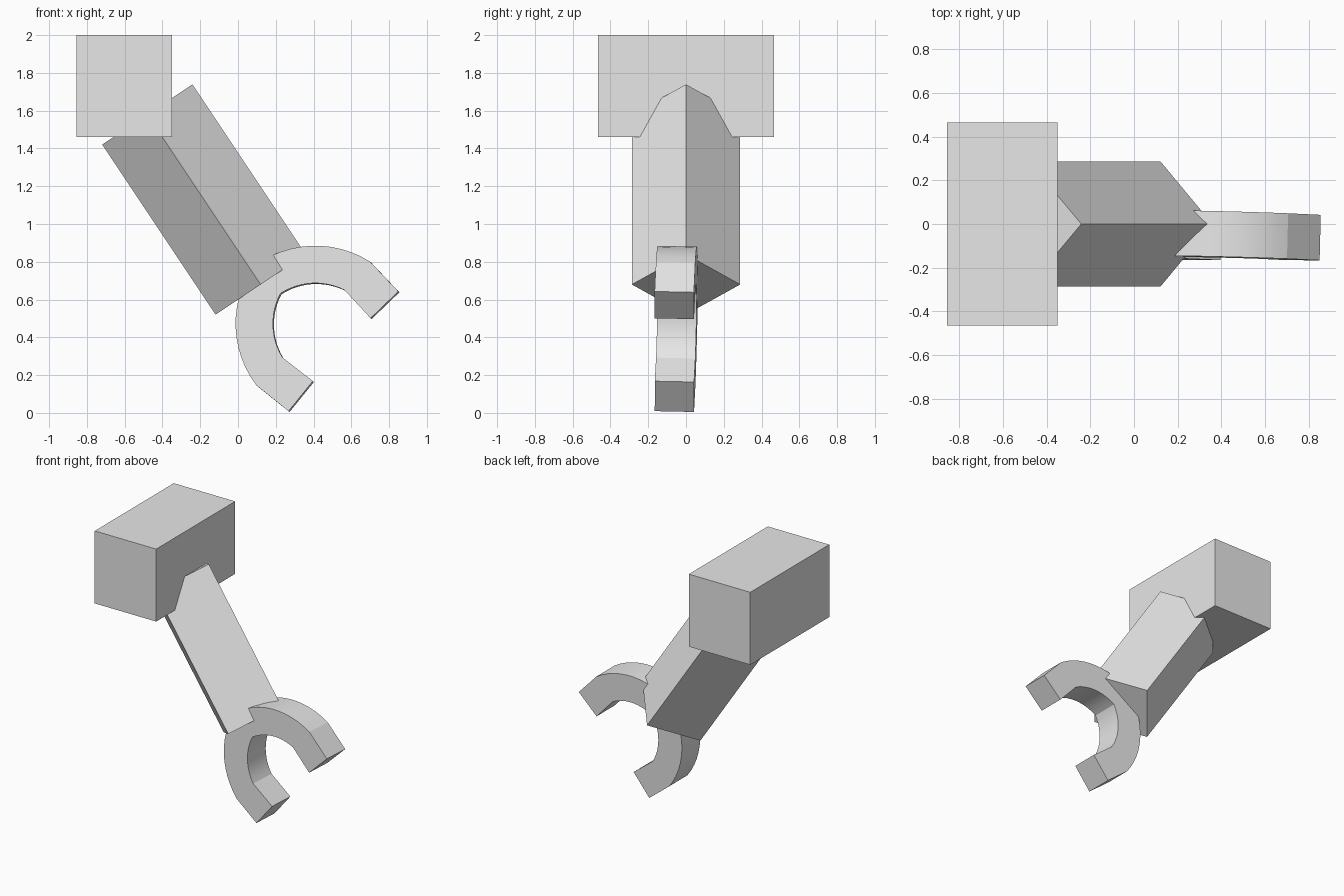
import bpy
import bmesh
from math import radians, cos, sin
from mathutils import Vector

if "Cube" in bpy.data.objects:
    bpy.data.objects.remove(bpy.data.objects["Cube"], do_unlink=True)

# Single plain grey
grey = bpy.data.materials.new("light_grey")
grey.use_nodes = True
colour = (0.8, 0.8, 0.8, 1)
grey.diffuse_color = colour
grey.node_tree.nodes["Principled BSDF"].inputs["Base Color"].default_value = colour


def finish(obj, name):
    obj.name = name
    obj.data.materials.append(grey)
    return obj


# Shoulder block
bpy.ops.mesh.primitive_cube_add(size=1, location=(-0.602, 0, 1.73))
block = finish(bpy.context.object, "shoulder_block")
block.scale = (0.506, 0.93, 0.54)

# Square arm standing on its edge, sloping down to the claw
bpy.ops.mesh.primitive_cylinder_add(
    vertices=4, radius=0.287, depth=1.082,
    location=(-0.18, 0, 1.13), rotation=(0, radians(-33.7), 0))
finish(bpy.context.object, "arm")

# Claw: one jaw is an arc with a straight tip, the other is its mirror
centre = Vector((0.41, 0.347))
kink = Vector((0.225, 0.632))
axis = Vector((0.737, -0.676)).normalized()
STEPS = 12


def arc(radius, start, end):
    angles = [radians(start + (end - start) * i / STEPS) for i in range(STEPS + 1)]
    return [centre + radius * Vector((cos(a), sin(a))) for a in angles]


def mirrored(p):
    v = p - kink
    return kink + 2 * v.dot(axis) * axis - v


outer = arc(0.538, 128.4, 57.4) + [Vector((0.849, 0.643))]
inner = arc(0.34, 123, 63) + [Vector((0.702, 0.501))]
outer = [mirrored(p) for p in reversed(outer[1:])] + outer
inner = [mirrored(p) for p in reversed(inner[1:])] + inner

# The claw plate leans slightly off the front plane
lean_x, lean_z, thickness = -0.025, 0.022, 0.208
depth = Vector((-lean_x, 1, -lean_z)).normalized() * thickness


def on_plate(p):
    return Vector((p.x, -0.159 + lean_x * p.x + lean_z * p.y, p.y))


bm = bmesh.new()
rows = []
for path in (outer, inner):
    for offset in (Vector(), depth):
        rows.append([bm.verts.new(on_plate(p) + offset) for p in path])
of, ob, nf, nb = rows
ring = (of, ob, nb, nf)
for i in range(len(outer) - 1):
    for a, b in zip(ring, ring[1:] + ring[:1]):
        bm.faces.new((a[i], a[i + 1], b[i + 1], b[i]))
for end in (0, -1):
    bm.faces.new([row[end] for row in ring])
bmesh.ops.recalc_face_normals(bm, faces=bm.faces)
mesh = bpy.data.meshes.new("claw")
bm.to_mesh(mesh)
bm.free()
claw = finish(bpy.data.objects.new("claw", mesh), "claw")
bpy.context.collection.objects.link(claw)
bpy.ops.object.select_all(action='DESELECT')
claw.select_set(True)
bpy.context.view_layer.objects.active = claw
bpy.ops.object.shade_smooth_by_angle(angle=radians(10))
